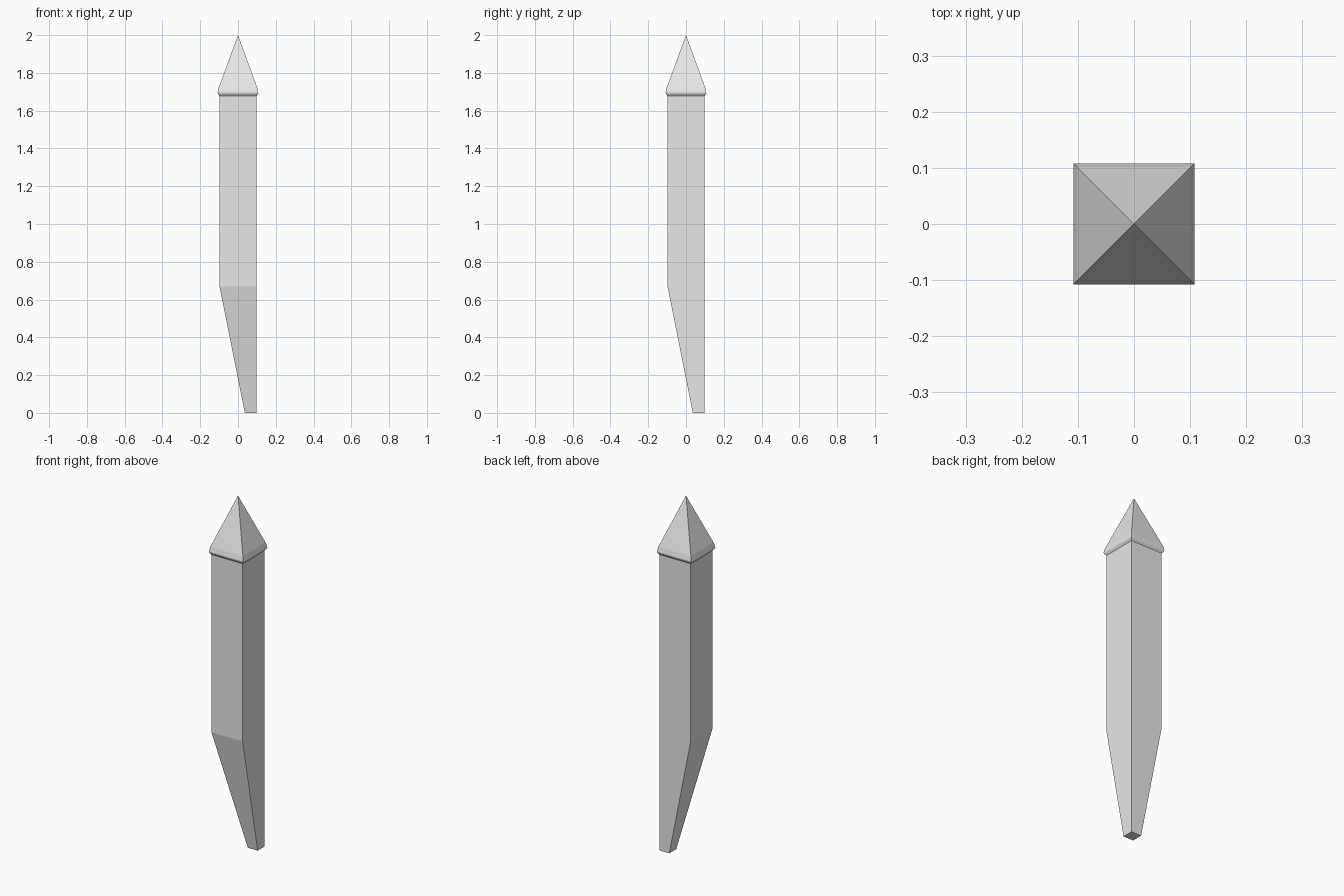
import bpy
import bmesh

cube = bpy.data.objects.get("Cube")
if cube:
    bpy.data.objects.remove(cube, do_unlink=True)

grey = bpy.data.materials.new("light_grey")
grey.use_nodes = True
colour = (0.8, 0.8, 0.8, 1)
grey.diffuse_color = colour
grey.node_tree.nodes["Principled BSDF"].inputs["Base Color"].default_value = colour


def square_loft(name, sections, tip=None):
    """Join square sections (z, low, high), closing the top flat or at a tip."""
    bm = bmesh.new()
    rings = [[bm.verts.new((x, y, z)) for x, y in
              ((lo, lo), (hi, lo), (hi, hi), (lo, hi))]
             for z, lo, hi in sections]
    bm.faces.new(rings[0][::-1])
    for a, b in zip(rings, rings[1:]):
        for i in range(4):
            j = (i + 1) % 4
            bm.faces.new((a[i], a[j], b[j], b[i]))
    top = rings[-1]
    if tip is None:
        bm.faces.new(top)
    else:
        apex = bm.verts.new((0, 0, tip))
        for i in range(4):
            bm.faces.new((top[i], top[(i + 1) % 4], apex))
    bmesh.ops.recalc_face_normals(bm, faces=bm.faces)
    mesh = bpy.data.meshes.new(name)
    bm.to_mesh(mesh)
    bm.free()
    mesh.materials.append(grey)
    obj = bpy.data.objects.new(name, mesh)
    bpy.context.collection.objects.link(obj)
    return obj


# Post with its foot cut to a point towards the back left corner
square_loft("post", [(0, 0.036, 0.098), (0.67, -0.098, 0.098),
                     (1.69, -0.098, 0.098)])

# Pointed cap with a flared rim and a chamfered underside
square_loft("cap", [(z, -r, r) for z, r in
                    ((1.677, 0.098), (1.688, 0.106), (1.695, 0.108), (1.722, 0.102))],
            tip=2.0)
